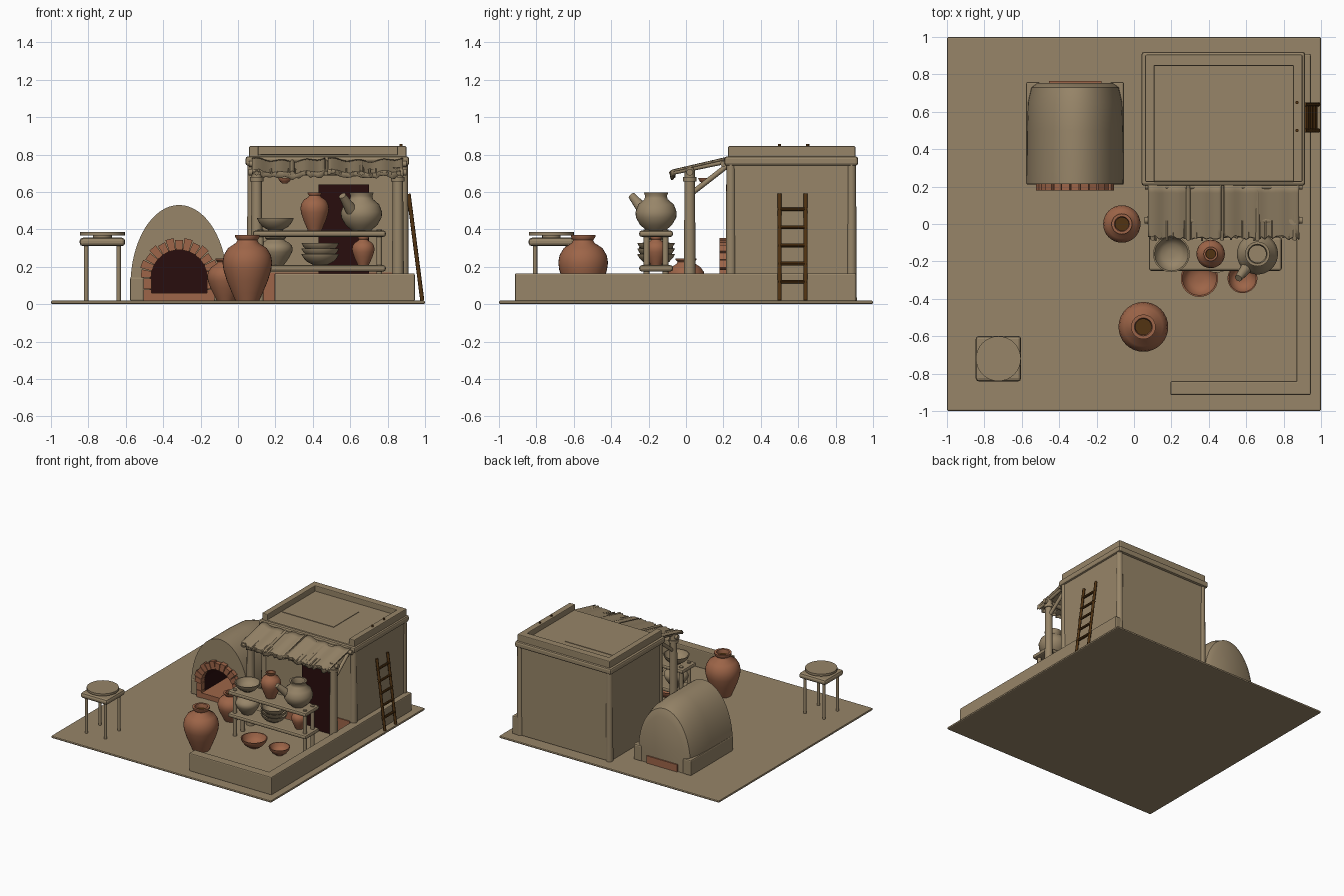
import bpy, bmesh, math, random
from mathutils import Vector

random.seed(4)
if "Cube" in bpy.data.objects:
    bpy.data.objects.remove(bpy.data.objects["Cube"])


def material(name, rgb):
    m = bpy.data.materials.new(name)
    m.use_nodes = True
    m.diffuse_color = (*rgb, 1)
    m.node_tree.nodes["Principled BSDF"].inputs["Base Color"].default_value = (*rgb, 1)
    return m


SAND = material("sand", (0.31, 0.235, 0.14))
CLAY = material("terracotta", (0.34, 0.13, 0.065))
DARK = material("dark_opening", (0.022, 0.004, 0.004))
WOOD = material("brown_wood", (0.085, 0.034, 0.006))


def finish(name, bm, mats, smooth=True):
    bmesh.ops.recalc_face_normals(bm, faces=bm.faces)
    me = bpy.data.meshes.new(name)
    bm.to_mesh(me)
    bm.free()
    ob = bpy.data.objects.new(name, me)
    bpy.context.collection.objects.link(ob)
    for m in mats:
        me.materials.append(m)
    if smooth:
        bpy.ops.object.select_all(action='DESELECT')
        ob.select_set(True)
        bpy.context.view_layer.objects.active = ob
        bpy.ops.object.shade_smooth_by_angle(angle=math.radians(40))
    return ob


def box(name, x, y, z, mat=SAND, bevel=0.0):
    bm = bmesh.new()
    bmesh.ops.create_cube(bm, size=1)
    for v in bm.verts:
        for i, (a, b) in enumerate((x, y, z)):
            v.co[i] = b if v.co[i] > 0 else a
    if bevel:
        bmesh.ops.bevel(bm, geom=bm.edges[:], offset=bevel, segments=2, affect='EDGES', profile=0.5)
    return finish(name, bm, [mat], False)


def rod(name, p, q, r, mat=SAND, r2=None, sides=10):
    p, q = Vector(p), Vector(q)
    bm = bmesh.new()
    bmesh.ops.create_cone(bm, cap_ends=True, segments=sides, radius1=r,
                          radius2=r if r2 is None else r2, depth=(q - p).length)
    turn = (q - p).to_track_quat('Z', 'Y')
    for v in bm.verts:
        v.co = turn @ v.co + (p + q) / 2
    return finish(name, bm, [mat])


def loft(name, rings, mats, rule=lambda i: 0):
    """Skin closed rings in order and cap both ends; rule picks a material per band."""
    bm = bmesh.new()
    rows = [[bm.verts.new(c) for c in ring] for ring in rings]
    n = len(rows[0])
    for i, (a, b) in enumerate(zip(rows, rows[1:])):
        for k in range(n):
            f = bm.faces.new((a[k], a[(k + 1) % n], b[(k + 1) % n], b[k]))
            f.material_index = rule(i)
    bm.faces.new(rows[0]).material_index = rule(0)
    bm.faces.new(rows[-1]).material_index = rule(len(rows) - 1)
    return finish(name, bm, mats)


def lathe(name, x, y, z, profile, mat=SAND, inside=None, sides=32):
    """Turned vessel; bands from index `inside` on take the brown inner colour."""
    rings = [[(x + r * math.cos(t * math.tau / sides), y + r * math.sin(t * math.tau / sides), z + h)
              for t in range(sides)] for r, h in profile]
    return loft(name, rings, [mat, WOOD], lambda i: int(inside is not None and i >= inside))


def jar(name, x, y, z, r, h, mat=CLAY, neck=0.45):
    shape = [(.48, 0), (.62, .12), (.82, .3), (.96, .47), (1, .58), (.95, .69), (.78, .8), (neck, .88),
             (neck * .9, .92), (neck * 1.1, .97), (neck * 1.1, 1), (neck * .8, 1), (neck * .7, .92), (neck * .7, .7)]
    return lathe(name, x, y, z, [(a * r, b * h) for a, b in shape], mat, 12)


def bowl(name, x, y, z, r, h, mat=SAND):
    shape = [(.4, 0), (.42, .08), (.7, .3), (.9, .65), (1, .95), (1, 1), (.92, 1), (.8, .6), (.55, .28), (.2, .2)]
    return lathe(name, x, y, z, [(a * r, b * h) for a, b in shape], mat)


# Ground and low yard walls
box("ground", (-1, 1), (-1, 1), (0, .02), SAND, .009)
box("yard_wall_side", (.87, .945), (-.915, .91), (.015, .165), SAND, .008)
box("yard_wall_front", (.195, .945), (-.915, -.84), (.015, .165), SAND, .008)

# House with pilasters, cornice, parapet and door
box("house_body", (.06, .9), (.225, .9), (.015, .8), SAND, .01)
for x in (.075, .885):
    for y in (.24, .885):
        rod("corner_pilaster", (x, y, .02), (x, y, .75), .028, SAND, .024, 12)
box("cornice", (.04, .915), (.205, .92), (.74, .79), SAND, .014)
box("parapet_left", (.85, .9), (.225, .905), (.78, .845), SAND, .006)
box("parapet_right", (.06, .11), (.225, .905), (.78, .845), SAND, .006)
box("parapet_back", (.06, .9), (.845, .905), (.78, .845), SAND, .006)
box("roof_patch", (.12, .59), (.4, .73), (.795, .804))
for y in (.5, .65):
    rod("roof_pole", (.872, y, .82), (.872, y, .856), .009, WOOD)
box("wall_base_band", (.1, .86), (.217, .226), (.02, .17), CLAY)
box("doorway", (.43, .7), (.215, .224), (.02, .64), DARK)

# Awning: posts, braces, beam, rafters, sagging cloth and stick fringe
for x in (.1, .855):
    rod("awning_post", (x, .02, .015), (x, .02, .73), .033, SAND, .027, 12)
    rod("post_collar", (x, .02, .655), (x, .02, .68), .036, SAND, None, 12)
    rod("awning_brace", (x, .04, .6), (x, .22, .74), .014)
rod("awning_beam", (.055, .02, .705), (.9, .02, .705), .018)
rod("wall_beam", (.06, .2, .75), (.9, .2, .75), .016)
for x in (.1, .29, .47, .66, .86):
    rod("rafter", (x, .22, .763), (x, -.085, .7), .012)


def cloth_height(y, s):
    return .718 + .065 * (y + .07) / .28 - .014 * math.sin(s * math.pi) + .006 * math.sin(s * 19)


def cloth(name, x0, x1):
    bm = bmesh.new()
    cols, rows = 20, 6
    grid = []
    for i in range(cols + 1):
        s = i / cols
        front = -.06 - random.uniform(0, .022)
        ys = [.215 + (front - .215) * j / rows for j in range(rows + 1)]
        grid.append([bm.verts.new((x0 + (x1 - x0) * s, y, cloth_height(y, s))) for y in ys])
        hang = Vector((0, -.004, -.02 - random.uniform(0, .016)))
        grid[-1].append(bm.verts.new(grid[-1][-1].co + hang))
    for a, b in zip(grid, grid[1:]):
        for j in range(rows + 1):
            bm.faces.new((a[j], b[j], b[j + 1], a[j + 1]))
    ob = finish(name, bm, [SAND])
    mod = ob.modifiers.new("thickness", 'SOLIDIFY')
    mod.thickness = .008


cloth("awning_cloth_right", .075, .465)
cloth("awning_cloth_left", .48, .88)
for k in range(26):
    x = .085 + k * .031
    rod("fringe_stick", (x, .02, .72), (x, -.07 - random.uniform(0, .02), .7), .007, SAND, None, 6)
bowl("hanging_cup", .25, .1, .645, .035, .03, CLAY)

# Pot shelf
for z in (.175, .36):
    box("shelf_board", (.08, .79), (-.25, -.07), (z, z + .033), SAND, .012)
for x in (.12, .755):
    for y in (-.21, -.11):
        rod("shelf_leg", (x, y, .015), (x, y, .4), .016)
bowl("shelf_bowl", .2, -.16, .393, .098, .068)
jar("shelf_jar", .41, -.16, .393, .076, .205)
jar("small_shelf_jar", .67, -.16, .208, .06, .15)
jar("round_shelf_pot", .2, -.16, .208, .093, .15, SAND, .55)
for k in range(3):
    bowl("stacked_bowl", .44, -.16, .208 + .03 * k, .1, .06)
lathe("spouted_pot", .66, -.16, .393,
      [(.05, 0), (.085, .03), (.108, .07), (.11, .1), (.095, .14), (.062, .168), (.058, .185),
       (.066, .205), (.052, .205), (.046, .18), (.046, .14)])
rod("pot_spout", (.62, -.21, .48), (.558, -.29, .58), .036, SAND, .02, 14)

# Jars and bowls standing on the ground
jar("large_jar", .05, -.55, .018, .133, .352)
jar("small_jar", -.065, 0, .018, .1, .225, CLAY, .5)
bowl("ground_bowl_large", .35, -.29, .018, .1, .075, CLAY)
bowl("ground_bowl_small", .58, -.29, .018, .08, .065, CLAY)

# Vaulted kiln: outer shell runs forward, then turns into the dark fire chamber
CX = -.315


def arch(half, top, spring, y, steps=32):
    pts = [(CX + half * math.cos(math.pi * k / steps), y,
            spring + (top - spring) * math.sin(math.pi * k / steps)) for k in range(steps + 1)]
    return [(CX + half, y, .015)] + pts + [(CX - half, y, .015)]


loft("kiln_shell", [arch(.2, .43, .1, .755), arch(.235, .49, .1, .73), arch(.253, .52, .1, .65),
                    arch(.258, .53, .1, .5), arch(.26, .53, .1, .215), arch(.155, .295, .14, .215),
                    arch(.155, .295, .14, .62)], [SAND, DARK], lambda i: int(i >= 5))
for x in (CX - .262, CX + .187):
    box("kiln_footing", (x, x + .075), (.21, .76), (.015, .145), SAND, .01)
box("kiln_floor", (CX - .15, CX + .15), (.19, .61), (.015, .06), CLAY)
box("kiln_rear_brick", (CX - .14, CX + .14), (.72, .765), (.015, .08), CLAY)

# Brick arch round the kiln mouth
COUNT = 13
for k in range(COUNT):
    t = math.pi * (k + .5) / COUNT
    w, r0, r1 = .47 * math.pi / COUNT, .15, .205 + .01 * (k % 2)
    bm = bmesh.new()
    corners = [(r0, t - w), (r1, t - w * .92), (r1, t + w * .92), (r0, t + w)]
    f = bm.faces.new([bm.verts.new((CX + r * math.cos(a), .18, .14 + r * math.sin(a))) for r, a in corners])
    out = bmesh.ops.extrude_face_region(bm, geom=[f])
    for v in out["geom"]:
        if isinstance(v, bmesh.types.BMVert):
            v.co.y += .05
    finish("arch_brick", bm, [CLAY], False)
for side in (-1, 1):
    for k in range(2):
        xs = sorted((CX + side * .148, CX + side * .19))
        box("jamb_brick", xs, (.185, .23), (.02 + .06 * k, .077 + .06 * k), CLAY)

# Potter's table with turning disc
TX, TY = -.725, -.72
box("table_top", (TX - .122, TX + .122), (TY - .122, TY + .122), (.31, .355), SAND, .018)
rod("wheel_hub", (TX, TY, .35), (TX, TY, .372), .05, SAND, None, 16)
rod("wheel_disc", (TX, TY, .368), (TX, TY, .386), .12, SAND, None, 32)
for dx in (-.087, .087):
    for dy in (-.087, .087):
        rod("table_leg", (TX + dx, TY + dy, .015), (TX + dx, TY + dy, .32), .012)

# Leaning ladder
for y in (.5, .64):
    rod("ladder_rail", (.985, y, .02), (.912, y, .59), .011, WOOD)
for k in range(5):
    z = .12 + .097 * k
    x = .985 - .073 * (z - .02) / .57
    rod("ladder_rung", (x, .49, z), (x, .65, z), .01, WOOD, None, 8)
